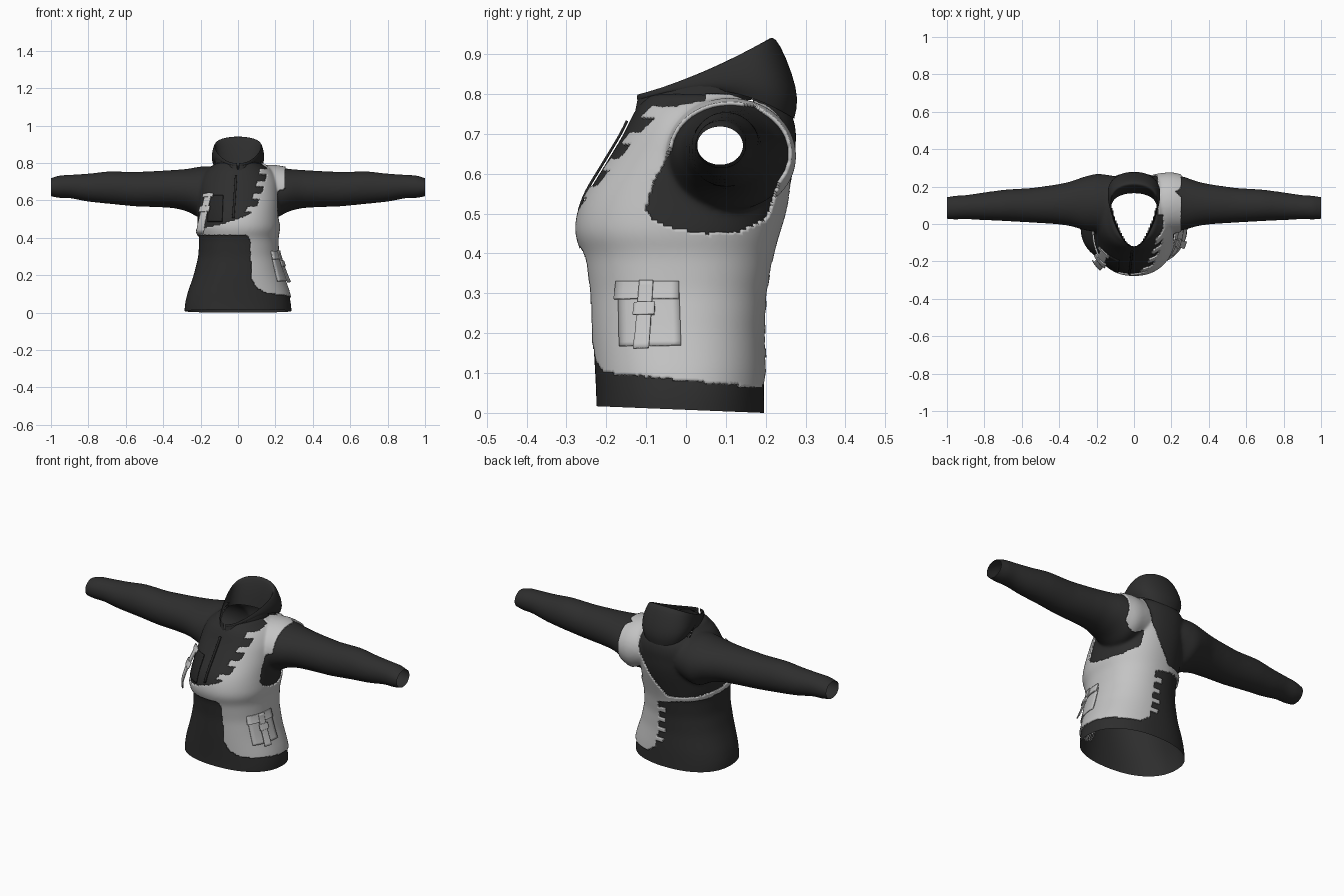
import bpy, bmesh, math
from mathutils import Vector
from mathutils.bvhtree import BVHTree

if "Cube" in bpy.data.objects:
    bpy.data.objects.remove(bpy.data.objects["Cube"])

def material(name, value):
    m = bpy.data.materials.new(name)
    m.use_nodes = True
    m.diffuse_color = (value, value, value, 1)
    m.node_tree.nodes["Principled BSDF"].inputs["Base Color"].default_value = m.diffuse_color
    return m

CLOTH = material("charcoal cloth", 0.027)
TRIM = material("black trim", 0.02)
VEST = material("light grey harness", 0.55)

def lerp(table, t):
    """Linear lookup of a row of values in a table keyed by its first column."""
    if t <= table[0][0]:
        return table[0][1:]
    for a, b in zip(table, table[1:]):
        if t <= b[0]:
            k = (t - a[0]) / (b[0] - a[0])
            return [p + (q - p) * k for p, q in zip(a[1:], b[1:])]
    return table[-1][1:]

def soft(table, t, w):
    rows = [lerp(table, t + w * k / 3) for k in range(-3, 4)]
    return [sum(c) / len(rows) for c in zip(*rows)]

def add_object(name, bm, mat):
    mesh = bpy.data.meshes.new(name)
    bm.to_mesh(mesh)
    bm.free()
    mesh.materials.append(mat)
    mesh.shade_smooth()
    ob = bpy.data.objects.new(name, mesh)
    bpy.context.collection.objects.link(ob)
    return ob

def solidify(ob, thickness, offset):
    mod = ob.modifiers.new("thickness", "SOLIDIFY")
    mod.thickness, mod.offset = thickness, offset

def loft(bm, rings, closed=True):
    """Skin rings of points; closed rings also get end caps."""
    loops = [[bm.verts.new(p) for p in ring] for ring in rings]
    n = len(loops[0])
    for a, b in zip(loops, loops[1:]):
        for i in range(n if closed else n - 1):
            j = (i + 1) % n
            bm.faces.new((a[i], a[j], b[j], b[i]))
    if closed:
        bm.faces.new(loops[0][::-1])
        bm.faces.new(loops[-1])

def spow(v, e):
    return math.copysign(abs(v) ** e, v)

# Torso: height, half width, front y, back y
TORSO = [(-.05, .287, -.225, .197), (.04, .285, -.225, .196), (.1, .272, -.228, .195),
         (.2, .237, -.234, .19), (.3, .212, -.238, .194), (.4, .207, -.252, .212),
         (.45, .218, -.272, .226), (.5, .216, -.266, .242), (.55, .214, -.248, .257),
         (.6, .215, -.217, .268), (.7, .21, -.156, .278), (.75, .185, -.133, .268),
         (.78, .15, -.115, .24), (.8, .11, -.09, .18)]
# Sleeve: distance out, centre y, centre z, depth radius, height radius
SLEEVE = [(0, .1, .66, .13, .1), (.12, .1, .655, .16, .125), (.2, .113, .642, .157, .14),
          (.27, .11, .655, .142, .113), (.34, .108, .661, .118, .102),
          (.42, .105, .661, .105, .097), (.55, .1, .66, .092, .092), (.69, .1, .669, .084, .087),
          (.8, .095, .668, .074, .075), (.9, .09, .675, .064, .062),
          (.97, .087, .673, .064, .06), (1, .085, .67, .057, .046), (1.05, .085, .67, .055, .042)]
ANGLES = [math.tau * i / 64 for i in range(64)]
bm = bmesh.new()
rings = []
for k in range(86):
    z = -.05 + k * .01
    hw, f, b = soft(TORSO, z, .02)
    rings.append([(hw * spow(math.cos(a), .9),
                   (f + b) / 2 + (b - f) / 2 * spow(math.sin(a), .87), z) for a in ANGLES])
loft(bm, rings)
rings = []
for k in range(-52, 53):
    x = k * .02
    cy, cz, ry, rz = soft(SLEEVE, abs(x), .02)
    rings.append([(x, cy + ry * math.cos(a), cz + rz * math.sin(a)) for a in ANGLES])
loft(bm, rings)
bmesh.ops.recalc_face_normals(bm, faces=bm.faces)

# Fuse torso and sleeves into one cloth skin
jacket = add_object("jacket_body", bm, CLOTH)
remesh = jacket.modifiers.new("fuse", "REMESH")
remesh.mode, remesh.voxel_size = "VOXEL", .0075
blend = jacket.modifiers.new("blend", "SMOOTH")
blend.factor, blend.iterations = .5, 14
bpy.context.view_layer.update()
skin = bpy.data.meshes.new_from_object(
    jacket.evaluated_get(bpy.context.evaluated_depsgraph_get()))
jacket.modifiers.clear()

# Open the hem, the cuffs and the neck
bm = bmesh.new()
bm.from_mesh(skin)
for co, no in (((0, .195, 0), (0, -.04, -1)), ((1, 0, 0), (1, 0, 0)), ((-1, 0, 0), (-1, 0, 0))):
    bmesh.ops.bisect_plane(bm, geom=bm.verts[:] + bm.edges[:] + bm.faces[:],
                           plane_co=co, plane_no=no, clear_outer=True)

def in_neck(c):
    if c.z < .7 or not -.12 < c.y < .165:
        return False
    return abs(c.x) < .138 * ((c.y + .12) / .285) ** .5

def remove_faces(bm, rule):
    bmesh.ops.delete(bm, geom=[f for f in bm.faces if rule(f.calc_center_median())],
                     context="FACES")
    bm.normal_update()

remove_faces(bm, in_neck)
body_tree = BVHTree.FromBMesh(bm)

# Harness outline: inner edge x by height, front and back, plus the arm opening (y, z)
FRONT = [(.1, .16), (.13, .1), (.18, .07), (.38, .065), (.415, .05), (.42, -.24), (.45, -.2),
         (.47, -.1), (.5, 0), (.53, .07), (.57, .1), (.65, .13), (.75, .155), (.82, .15)]
BACK = [(.06, .12), (.1, .06), (.2, .04), (.38, .03), (.4, -.06), (.43, -.04), (.5, .02),
        (.55, .055), (.6, .085), (.65, .11), (.7, .125), (.82, .125)]
ARMHOLE = [(-.1, .51), (-.08, .58), (-.03, .67), (.03, .735), (.1, .768), (.17, .768),
           (.22, .73), (.243, .66), (.23, .58), (.2, .49), (.13, .455), (.05, .45),
           (-.03, .463), (-.085, .485)]

def in_armhole(y, z):
    inside = False
    for (y0, z0), (y1, z1) in zip(ARMHOLE, ARMHOLE[1:] + ARMHOLE[:1]):
        if (z0 > z) != (z1 > z) and y < y0 + (z - z0) / (z1 - z0) * (y1 - y0):
            inside = not inside
    return inside

def off_harness(c):
    x, y, z = c
    if -.3 < x < 0 and abs(z - .428 + .05 * y) < .013:
        return False                                  # strap round the right side
    if z < .08 - .1 * y or (z > .46 and x > .25) or (x > .1 and in_armhole(y, z)):
        return True
    edge = lerp(FRONT if y < .05 else BACK, z)[0]
    teeth = (.55, .62, .685, .75) if y < .05 else (.15, .21, .27, .33)
    if any(abs(z - t) < .014 for t in teeth):
        edge -= .042
    return x < edge

shell = bm.copy()
remove_faces(shell, off_harness)
for v in shell.verts:
    v.co += v.normal * .009
solidify(add_object("harness", shell, VEST), .009, -1)
bm.to_mesh(jacket.data)
bm.free()
jacket.data.shade_smooth()

# Folded collar: front y, back y, half width, then front, side and back heights
COLLAR = [(-.13, .165, .155, .745, .78, .785), (-.125, .18, .158, .77, .825, .87),
          (-.12, .205, .154, .797, .858, .938), (-.121, .216, .158, .8, .858, .945),
          (-.123, .235, .167, .796, .852, .93), (-.124, .268, .18, .789, .83, .85),
          (-.122, .284, .176, .784, .815, .785), (-.12, .272, .165, .78, .81, .738)]
rings = []
for yf, yb, hw, zf, zs, zb in COLLAR:
    ring = []
    for i in range(49):
        a = .06 + (math.tau - .12) * i / 48
        k = (1 - math.cos(a)) / 2
        z = zf * (1 - k) * (1 - 2 * k) + 4 * zs * k * (1 - k) + zb * k * (2 * k - 1)
        x = math.copysign(hw * k ** .48 * max(0, 1 - k ** 6) ** .5, math.sin(a))
        ring.append((x, yf + (yb - yf) * k, z))
    rings.append(ring)
bm = bmesh.new()
loft(bm, rings, closed=False)
sub = add_object("collar", bm, CLOTH).modifiers.new("round", "SUBSURF")
sub.levels = sub.render_levels = 1

def patch(name, side, bottom, top, width, mat, lift, thick=.006):
    """Plate draped on the cloth between two points (along, z), seen from the side or front."""
    bm = bmesh.new()
    rows = []
    for j in range(15):
        k = j / 14
        u, z = Vector(bottom).lerp(Vector(top), k)
        row = []
        for i in range(9):
            v = u + (i / 8 - .5) * width
            start, way = ((1, v, z), (-1, 0, 0)) if side else ((v, -1, z), (0, 1, 0))
            hit, normal = body_tree.ray_cast(Vector(start), Vector(way))[:2]
            row.append(hit + normal * (lift[0] + (lift[1] - lift[0]) * k))
        rows.append(row)
    loft(bm, rows, closed=False)
    solidify(add_object(name, bm, mat), thick, 0)

# Hip pocket on the left side, with flap, strap and buckle
patch("hip_pocket", True, (-.085, .165), (-.09, .31), .145, VEST, (.014, .012))
patch("hip_pocket_flap", True, (-.093, .283), (-.093, .33), .15, VEST, (.02, .012))
patch("hip_pocket_strap", True, (-.1, .152), (-.095, .332), .032, VEST, (.038, .018))
patch("hip_pocket_buckle", True, (-.097, .24), (-.096, .272), .046, VEST, (.032, .028), .008)

# Chest pocket with its loose strap, and the zip
patch("chest_pocket", False, (-.12, .485), (-.115, .625), .075, TRIM, (.006, .006))
patch("chest_strap", False, (-.165, .435), (-.15, .635), .03, VEST, (.05, .012))
patch("chest_buckle", False, (-.158, .53), (-.156, .56), .045, VEST, (.034, .028), .01)
patch("chest_strap_tab", False, (-.152, .612), (-.15, .632), .05, VEST, (.018, .014))
patch("zip", False, (-.025, .505), (-.01, .73), .012, TRIM, (.007, .007))
